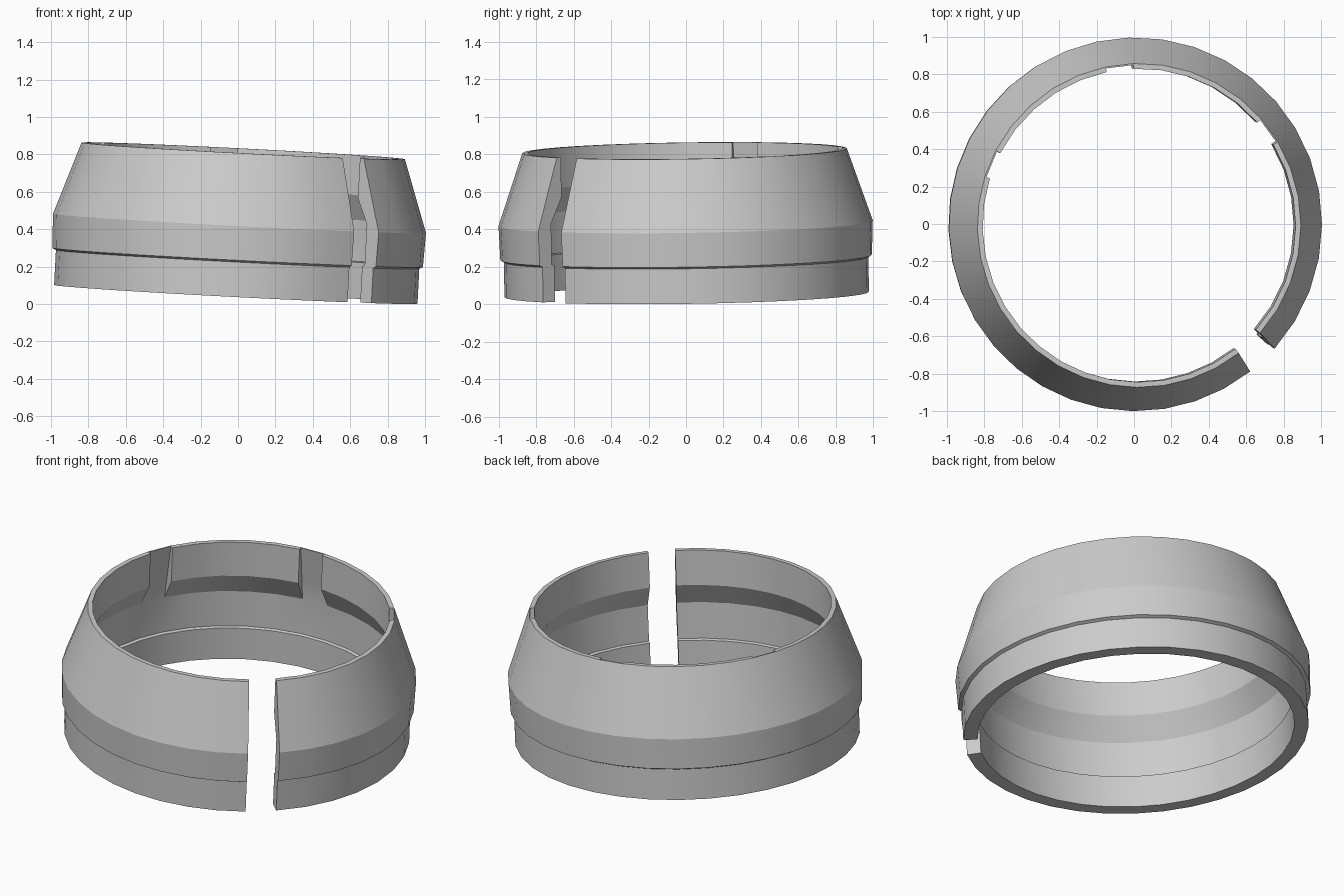
import bpy, bmesh, math
from mathutils import Vector

if "Cube" in bpy.data.objects:
    bpy.data.objects.remove(bpy.data.objects["Cube"])

# Cross-section (radius, height): outer skin upward, then inner skin downward
OUTER = [(0.973, 0.0), (0.973, 0.187), (0.992, 0.197), (0.999, 0.38), (0.866, 0.768)]
LOWER_INNER = [(0.911, 0.42), (0.911, 0.20), (0.893, 0.195), (0.893, 0.0)]
PAD = OUTER + [(0.838, 0.768), (0.838, 0.555)] + LOWER_INNER      # thick lip
NOTCH = OUTER + [(0.858, 0.768), (0.890, 0.555)] + LOWER_INNER    # thinned lip

# Angular stretches of the split ring: pads alternate with three notches
BREAKS = [-41.7, 31, 41, 92, 102, 152.5, 162.5, 308]


def add_column(bm, profile, angle):
    a = math.radians(angle)
    return [bm.verts.new((r * math.cos(a), r * math.sin(a), h)) for r, h in profile]


bm = bmesh.new()
columns = []
for i in range(len(BREAKS) - 1):
    start, end = BREAKS[i], BREAKS[i + 1]
    profile = NOTCH if i % 2 else PAD
    steps = max(1, round((end - start) / 10))
    for s in range(steps + 1):
        columns.append(add_column(bm, profile, start + (end - start) * s / steps))

# Skin between neighbouring columns, then close both ends of the split
n = len(PAD)
for a, b in zip(columns, columns[1:]):
    for k in range(n):
        m = (k + 1) % n
        bm.faces.new((a[k], b[k], b[m], a[m]))
bm.faces.new(columns[0])
bm.faces.new(columns[-1][::-1])
bmesh.ops.remove_doubles(bm, verts=bm.verts, dist=0.0005)
bmesh.ops.recalc_face_normals(bm, faces=bm.faces)

mesh = bpy.data.meshes.new("split_ring")
bm.to_mesh(mesh)
bm.free()
ring = bpy.data.objects.new("split_ring", mesh)
bpy.context.collection.objects.link(ring)

# Slight tilt of the ring axis
axis = Vector((0.0515, -0.015, 1)).normalized()
ring.rotation_mode = 'QUATERNION'
ring.rotation_quaternion = Vector((0, 0, 1)).rotation_difference(axis)
ring.location = (-0.012, 0.004, 0.052)

bpy.context.view_layer.objects.active = ring
ring.select_set(True)
bpy.ops.object.shade_smooth_by_angle(angle=math.radians(15))
